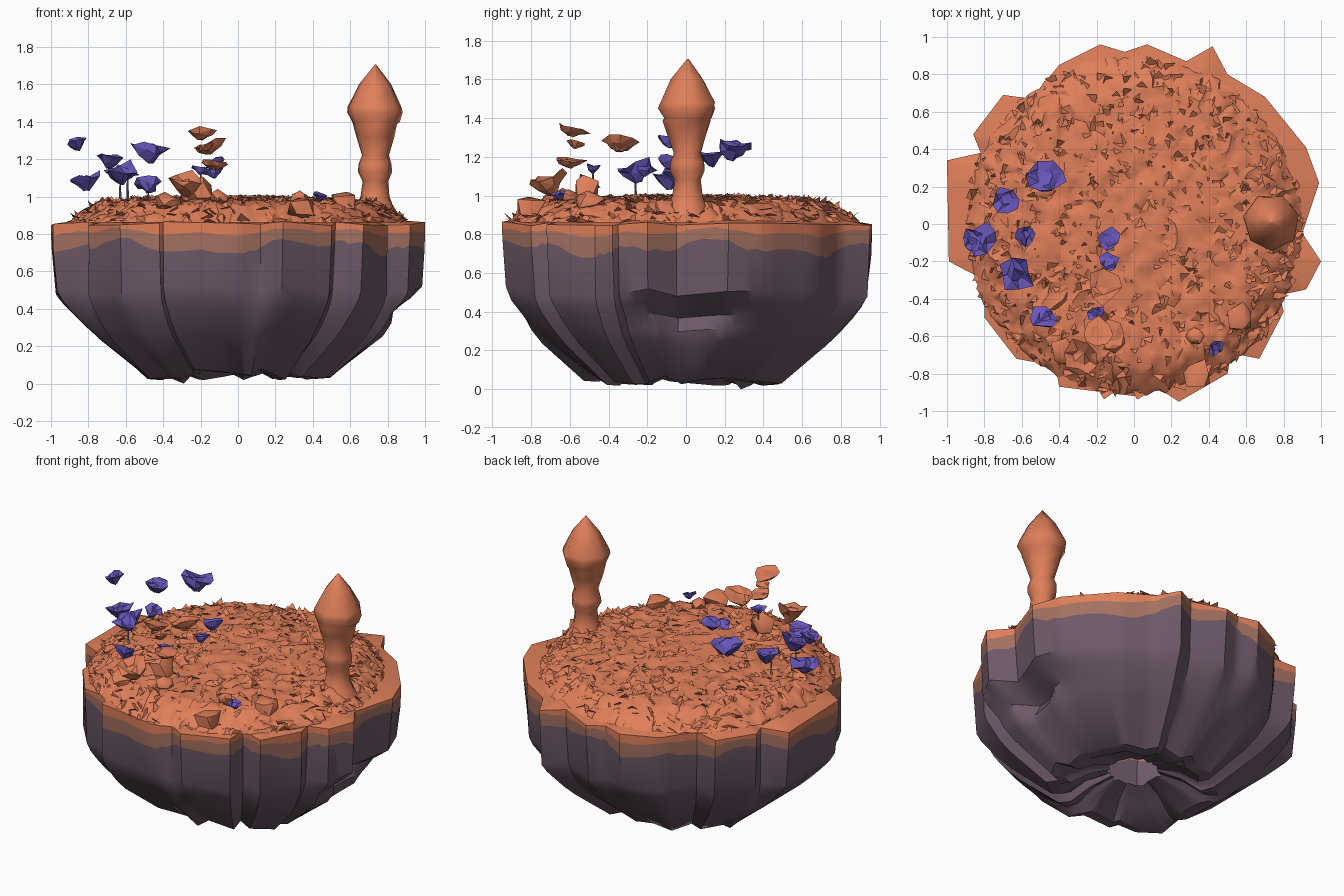
import bpy, bmesh, math, random
from mathutils import Vector, Matrix, Euler

if "Cube" in bpy.data.objects:
    bpy.data.objects.remove(bpy.data.objects["Cube"])

random.seed(7)
R = random.uniform


def material(name, rgb):
    m = bpy.data.materials.new(name)
    m.diffuse_color = (*rgb, 1)
    m.use_nodes = True
    m.node_tree.nodes["Principled BSDF"].inputs["Base Color"].default_value = m.diffuse_color
    return m


ORANGE = material("orange grass", (0.73, 0.21, 0.10))
BROWN = material("brown soil", (0.37, 0.165, 0.12))
ROCK = material("purple grey rock", (0.155, 0.10, 0.14))
PURPLE = material("violet petals", (0.14, 0.093, 0.49))
GREY = material("grey stem", (0.27, 0.2, 0.2))


def finish(name, bm, mats, smooth=None):
    bmesh.ops.recalc_face_normals(bm, faces=bm.faces)
    me = bpy.data.meshes.new(name)
    bm.to_mesh(me)
    bm.free()
    for m in mats:
        me.materials.append(m)
    ob = bpy.data.objects.new(name, me)
    bpy.context.collection.objects.link(ob)
    if smooth:
        bpy.ops.object.select_all(action='DESELECT')
        ob.select_set(True)
        bpy.context.view_layer.objects.active = ob
        bpy.ops.object.shade_smooth_by_angle(angle=math.radians(smooth))
    return ob


def loft(bm, rings, mat_rule=lambda i: 0):
    """Skin a list of closed rings of points with quads."""
    vs = [[bm.verts.new(p) for p in ring] for ring in rings]
    n = len(rings[0])
    for i in range(len(vs) - 1):
        for j in range(n):
            k = (j + 1) % n
            f = bm.faces.new((vs[i][j], vs[i][k], vs[i + 1][k], vs[i + 1][j]))
            f.material_index = mat_rule(i)
    return vs


# Rock bowl: rim outline seen from above, each corner is a rock column
rim = [(.99, .22), (.92, .41), (.7, .68), (.5, .8), (.42, .95), (.28, .87), (.07, .96),
       (-.05, .92), (-.18, .96), (-.4, .85), (-.55, .67), (-.7, .69), (-.86, .48), (-.82, .38),
       (-1, .34), (-.99, -.2), (-.8, -.3), (-.8, -.5), (-.63, -.72), (-.42, -.76), (-.4, -.87),
       (0, -.92), (.12, -.87), (.24, -.95), (.5, -.8), (.52, -.69), (.67, -.72), (.8, -.47),
       (.78, -.38), (.92, -.35), (1.0, -.2), (.9, -.05)]
SUB = 4
low = [R(-1, 1) for _ in rim]


def ring(scale, z, jit=0, zjit=0, wave=0, even=0):
    """Rim outline scaled, roughened per column, with a zigzag height."""
    pts = []
    for i in range(len(rim)):
        corners = []
        for k in (i, (i + 1) % len(rim)):
            p = Vector(rim[k])
            p = p.lerp(p.normalized() * .93, even) * (scale + jit * low[k])
            corners.append(Vector((p.x, p.y, z + zjit * low[k - 3])))
        for s in range(SUB):
            p = corners[0].lerp(corners[1], s / SUB)
            a = math.atan2(p.y, p.x)
            p.z += wave * (.6 * math.sin(5 * a + 1) + .5 * math.sin(13 * a) + R(-.25, .25))
            # hollow in the right-hand side
            dent = .17 * math.exp(-((a - .05) / .3) ** 2 - ((z - .38) / .07) ** 2)
            p.x *= 1 - dent
            p.y *= 1 - dent
            pts.append(p)
    return pts


bm = bmesh.new()
rings = [ring(.85, .875), ring(1, .855, 0, .012), ring(1, .81, 0, 0, .022), ring(.997, .73, 0, 0, .045),
         ring(.985, .5, .015, .03), ring(.965, .44, .02, .02, 0, .15), ring(.925, .38, .025, .02, 0, .3),
         ring(.87, .31, .035, .02, 0, .42), ring(.8, .24, .04, .02, 0, .5),
         ring(.55, .05, .05, .03, 0, .6), ring(.47, .045, .05, .03, 0, .7),
         ring(.33, .12, .03, .03, 0, .8), ring(.17, .16, .02, .01, 0, 1)]
min(rings[-4] + rings[-3], key=lambda p: p.z).z = 0
loft(bm, rings, lambda i: (0, 0, 1)[i] if i < 3 else 2)
finish("rock_bowl", bm, [ORANGE, BROWN, ROCK], 35)


# Grass dome: square grid rounded into a disc and crumpled
def ground(r):
    return .995 - .03 * (r / .75) ** 2 if r < .75 else .965 - (r - .75) * .65


bm = bmesh.new()
bmesh.ops.create_grid(bm, x_segments=48, y_segments=48, size=1)
for v in bm.verts:
    x, y = v.co.x, v.co.y
    p = Vector((x * math.sqrt(1 - y * y / 2), y * math.sqrt(1 - x * x / 2))) * .9
    r = p.length
    edge = v.is_boundary
    v.co = (p.x + R(-.012, .012), p.y - .01 + R(-.012, .012), .86 if edge else ground(r) + R(-.014, .014))
bmesh.ops.triangulate(bm, faces=bm.faces)
finish("grass_dome", bm, [ORANGE], 45)

# Grass tufts: small tilted blades lying like shingles, taller near the edge
bm = bmesh.new()
for _ in range(850):
    r, a = .9 * math.sqrt(random.random()), R(0, math.tau)
    h = R(0, math.tau)
    c = Vector((r * math.cos(a), r * math.sin(a) - .01, ground(r) - .008))
    d, w = Vector((math.cos(h), math.sin(h), 0)), Vector((-math.sin(h), math.cos(h), 0))
    L = R(.02, .045)
    bm.faces.new([bm.verts.new(p) for p in (
        c - w * L, c + w * L, c + d * L * 1.1 + Vector((0, 0, R(.005, .025 + .025 * r))))])
for f in bm.faces:
    f.normal_update()
    if f.normal.z < 0:
        f.normal_flip()
finish("grass_tufts", bm, [ORANGE])

# Flame-shaped tree: seven-sided turned profile
profile = [(.14, .88), (.1, .95), (.08, 1.0), (.07, 1.08), (.095, 1.13), (.092, 1.17), (.075, 1.22),
           (.105, 1.32), (.125, 1.385), (.13, 1.4), (.15, 1.45), (.145, 1.48), (.085, 1.6), (.004, 1.705)]
bm = bmesh.new()
rings = [[(.735 + r * (1 + R(-.06, .06)) * math.cos(math.tau * j / 7 + .25),
           .01 + r * (1 + R(-.06, .06)) * math.sin(math.tau * j / 7 + .25), z)
          for j in range(7)] for r, z in profile]
vs = loft(bm, rings)
bm.faces.new(vs[-1])
finish("flame_tree", bm, [ORANGE], 62)


# Jagged blossoms: open cup with a torn, crumpled rim
def blossom(name, x, y, z, r, mat, flat, stem):
    bm = bmesh.new()
    rot = Euler((R(-.35, .35), R(-.35, .35), R(0, 6))).to_matrix()
    rings = []
    for rr, zz, jag in ((.2, -.7, .1), (.65, -.15, .2), (1, .4, .3), (.5, .3, .25)):
        rings.append([rot @ Vector((math.cos(math.tau * j / 8) * rr * r * R(1 - jag, 1 + jag),
                                    math.sin(math.tau * j / 8) * rr * r * R(1 - jag, 1 + jag),
                                    (zz + R(-jag, jag)) * r * flat)) + Vector((x, y, z))
                      for j in range(8)])
    vs = loft(bm, rings)
    bm.faces.new(vs[0])
    bm.faces.new(vs[-1])
    if stem:
        base, top = ground(math.hypot(x, y)) - .02, z - .5 * r * flat
        res = bmesh.ops.create_cone(bm, segments=4, radius1=.008, radius2=.004, depth=max(top - base, .01),
                                    matrix=Matrix.Translation((x, y, (top + base) / 2)))
        for f in {f for v in res["verts"] for f in v.link_faces}:
            f.material_index = 1
    bmesh.ops.triangulate(bm, faces=bm.faces)
    finish(name, bm, [mat, GREY])


for i, (x, y, z, r, stem) in enumerate([
        (-.47, .24, 1.24, .1, 0), (-.69, .13, 1.19, .07, 0), (-.86, -.08, 1.28, .06, 0),
        (-.82, -.09, 1.08, .085, 0), (-.59, -.06, 1.12, .055, 1), (-.63, -.26, 1.12, .095, 1),
        (-.48, -.51, 1.06, .07, 1), (-.13, -.09, 1.17, .06, 0), (-.13, -.21, 1.13, .055, 0),
        (-.2, -.48, 1.14, .045, 1), (.44, -.66, 1.0, .04, 0)]):
    blossom(f"violet_flower_{i + 1}", x, y, z, r, PURPLE, .8, stem)
for i, (x, y, z, r) in enumerate([(-.16, -.34, 1.26, .095), (-.2, -.59, 1.335, .085),
                                  (-.17, -.57, 1.26, .05), (-.12, -.6, 1.17, .075)]):
    blossom(f"orange_flower_{i + 1}", x, y, z, r, ORANGE, .5, 0)
blossom("orange_ground_flower", -.28, -.71, 1.055, .095, ORANGE, .9, 0)

# Boulders and mounds on the grass
for i, (x, y, z, r, h) in enumerate([
        (-.2, -.52, 1.03, .07, .08), (-.38, -.68, .97, .07, .05), (-.1, -.63, .99, .06, .05),
        (.34, -.81, .94, .085, .07), (.57, -.5, .97, .08, .06), (.33, -.6, .99, .05, .04)]):
    bm = bmesh.new()
    bmesh.ops.create_icosphere(bm, subdivisions=1, radius=1)
    for v in bm.verts:
        v.co = Vector((v.co.x * r + x, v.co.y * r + y, v.co.z * h + z)) + Vector((R(-.2, .2), R(-.2, .2), R(-.2, .2))) * r
    finish(f"grass_boulder_{i + 1}", bm, [ORANGE], 45)
